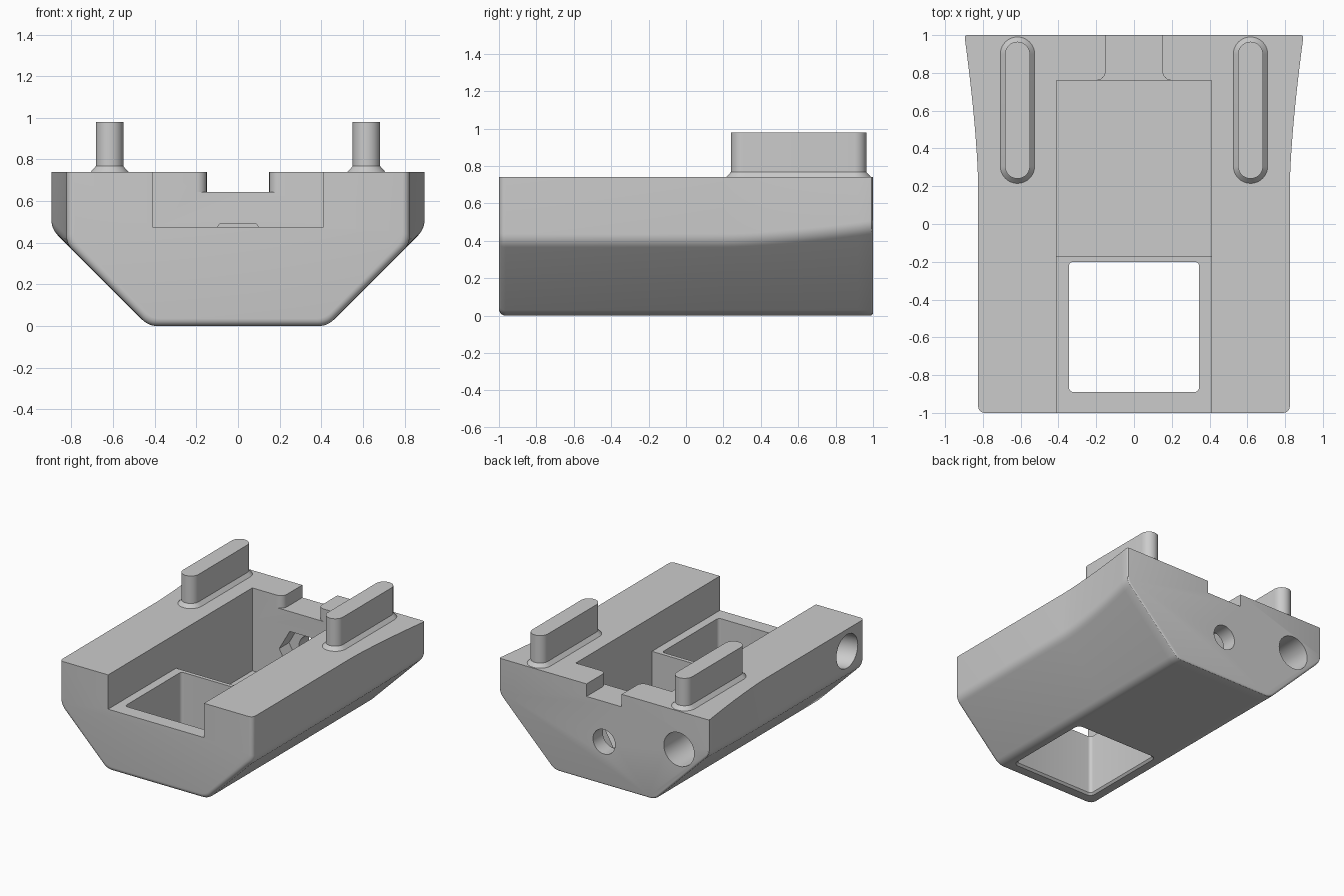
import bpy, bmesh, math
from mathutils import Vector

cube = bpy.data.objects.get("Cube")
if cube:
    bpy.data.objects.remove(cube, do_unlink=True)

GREY = (0.6, 0.6, 0.6, 1)
grey = bpy.data.materials.new("plain grey")
grey.use_nodes = True
grey.diffuse_color = GREY
grey.node_tree.nodes["Principled BSDF"].inputs["Base Color"].default_value = GREY

TOP = 0.74


def make_object(name, bm):
    bmesh.ops.recalc_face_normals(bm, faces=bm.faces)
    mesh = bpy.data.meshes.new(name)
    bm.to_mesh(mesh)
    bm.free()
    mesh.materials.append(grey)
    obj = bpy.data.objects.new(name, mesh)
    bpy.context.collection.objects.link(obj)
    return obj


def loft(name, rings):
    """Skin a list of closed rings and cap both ends."""
    bm = bmesh.new()
    loops = [[bm.verts.new(p) for p in ring] for ring in rings]
    n = len(loops[0])
    for a, b in zip(loops, loops[1:]):
        for i in range(n):
            j = (i + 1) % n
            bm.faces.new((a[i], a[j], b[j], b[i]))
    bm.faces.new(loops[0])
    bm.faces.new(loops[-1])
    return make_object(name, bm)


def round_corner(prev, corner, nxt, radius, steps=6):
    """Arc tangent to both legs of a corner."""
    p, c, n = Vector(prev), Vector(corner), Vector(nxt)
    u, v = (p - c).normalized(), (n - c).normalized()
    half = u.angle(v) / 2
    centre = c + (u + v).normalized() * radius / math.sin(half)
    start = (c + u * radius / math.tan(half) - centre).normalized()
    end = (c + v * radius / math.tan(half) - centre).normalized()
    return [centre + radius * start.slerp(end, i / steps) for i in range(steps + 1)]


def rounded_rect(x, y0, y1, r, z, steps=5):
    pts = []
    for cx, cy, a0 in ((x - r, y1 - r, 0), (r - x, y1 - r, 1), (r - x, y0 + r, 2), (x - r, y0 + r, 3)):
        for i in range(steps + 1):
            a = (a0 + i / steps) * math.pi / 2
            pts.append((cx + r * math.cos(a), cy + r * math.sin(a), z))
    return pts


def box(name, x, y0, y1, z0, z1):
    return loft(name, [[(-x, y0, z), (x, y0, z), (x, y1, z), (-x, y1, z)] for z in (z0, z1)])


def rod(name, sides, r, z, y0, y1):
    angles = [2 * math.pi * i / sides for i in range(sides)]
    return loft(name, [[(r * math.cos(a), y, z + r * math.sin(a)) for a in angles] for y in (y0, y1)])


# Hull: chamfered section that flares towards the back, with rounded ends
def half_width(y):
    t = max(0.0, y - 0.2) / 0.8
    return 0.825 + 0.073 * t ** 1.5


def hull_section(y, inset):
    w = half_width(y) - inset
    slope = 0.43 - inset * math.sqrt(2)
    low, high, rim = (slope + inset, inset), (w, w - slope), (w, TOP)
    side = round_corner((0, inset), low, high, 0.1) + round_corner(low, high, rim, 0.1) + [Vector(rim)]
    right = [(p.x, y, p.y) for p in side]
    return right + [(-x, yy, z) for x, yy, z in reversed(right)]


def end_stations(r, steps):
    """Distance from the end and inset for a quarter-round edge."""
    return [(r * (1 - math.sin(a)), r * (1 - math.cos(a)))
            for a in (math.pi / 2 * i / steps for i in range(steps + 1))]


stations = [(-1 + d, s) for d, s in reversed(end_stations(0.035, 5))]
stations += [(0.2 + 0.06 * i, 0) for i in range(13)]
stations += [(1 - d, s) for d, s in end_stations(0.015, 3)]
hull = loft("hull", [hull_section(y, s) for y, s in stations])

# Cutters: channel, deep pocket, floor window, rear notch, nut recess, screw hole
cutters = [
    box("channel_cutter", 0.41, -1.2, 0.76, 0.475, 1),
    box("pocket_cutter", 0.41, -0.17, 0.76, 0.1, 0.8),
    loft("window_cutter", [rounded_rect(0.345 + e, -0.89 - e, -0.2 + e, 0.025 + e, z)
                           for z, e in ((-0.05, 0.015), (0.0, 0.015), (0.015, 0), (0.6, 0))]),
    rod("nut_cutter", 6, 0.18, 0.333, 0.7, 0.88),
    rod("screw_cutter", 32, 0.095, 0.333, 0.7, 1.2),
]

# Notch widens with a rounded corner where it meets the channel
flare = [(0.15 + 0.05 * (1 - math.cos(a)), 0.81 - 0.05 * math.sin(a))
         for a in (math.pi / 2 * i / 6 for i in range(7))]
edge = [(0.15, 1.2)] + flare + [(0.2, 0.7)]
outline = edge + [(-x, y) for x, y in reversed(edge)]
cutters.append(loft("notch_cutter", [[(x, y, z) for x, y in outline] for z in (0.643, 1)]))

# Curved tunnel from the back face out through the right-hand wall
path = [(-0.64, 1.1, 0.445), (-0.64, 0.8, 0.445), (-0.64, -0.58, 0.57)]
for i in range(1, 9):
    a = math.pi / 2 * i / 8
    path.append((-0.84 + 0.2 * math.cos(a), -0.59 - 0.2 * math.sin(a), 0.57))
path.append((-1.1, -0.79, 0.57))
rings = []
for i, p in enumerate(path):
    p = Vector(p)
    tangent = (Vector(path[min(i + 1, len(path) - 1)]) - Vector(path[max(i - 1, 0)])).normalized()
    across = tangent.cross(Vector((0, 0, 1))).normalized()
    upward = across.cross(tangent)
    rings.append([p + 0.13 * (across * math.cos(a) + upward * math.sin(a))
                  for a in (2 * math.pi * k / 32 for k in range(32))])
cutters.append(loft("tunnel_cutter", rings))

bpy.context.view_layer.objects.active = hull
for cutter in cutters:
    cutter.hide_render = True
    mod = hull.modifiers.new(cutter.name, 'BOOLEAN')
    mod.operation = 'DIFFERENCE'
    mod.solver = 'EXACT'
    mod.object = cutter
    bpy.ops.object.modifier_apply(modifier=mod.name)
    bpy.data.objects.remove(cutter, do_unlink=True)


# Pegs: upright rounded tabs with a chamfered foot
def peg(name, cx):
    rings = []
    for z, e in ((TOP - 0.01, 0.025), (TOP, 0.025), (TOP + 0.028, 0), (0.98, 0)):
        ring = rounded_rect(0.066 + e, 0.24 - e, 0.965 + e, 0.0659 + e, z, 10)
        rings.append([(x + cx, y, z) for x, y, z in ring])
    return loft(name, rings)


parts = [hull, peg("left_peg", 0.617), peg("right_peg", -0.617)]

# Soft shading on the rounded edges only
bpy.ops.object.select_all(action='DESELECT')
for part in parts:
    part.select_set(True)
bpy.context.view_layer.objects.active = hull
bpy.ops.object.shade_smooth_by_angle(angle=math.radians(30))
